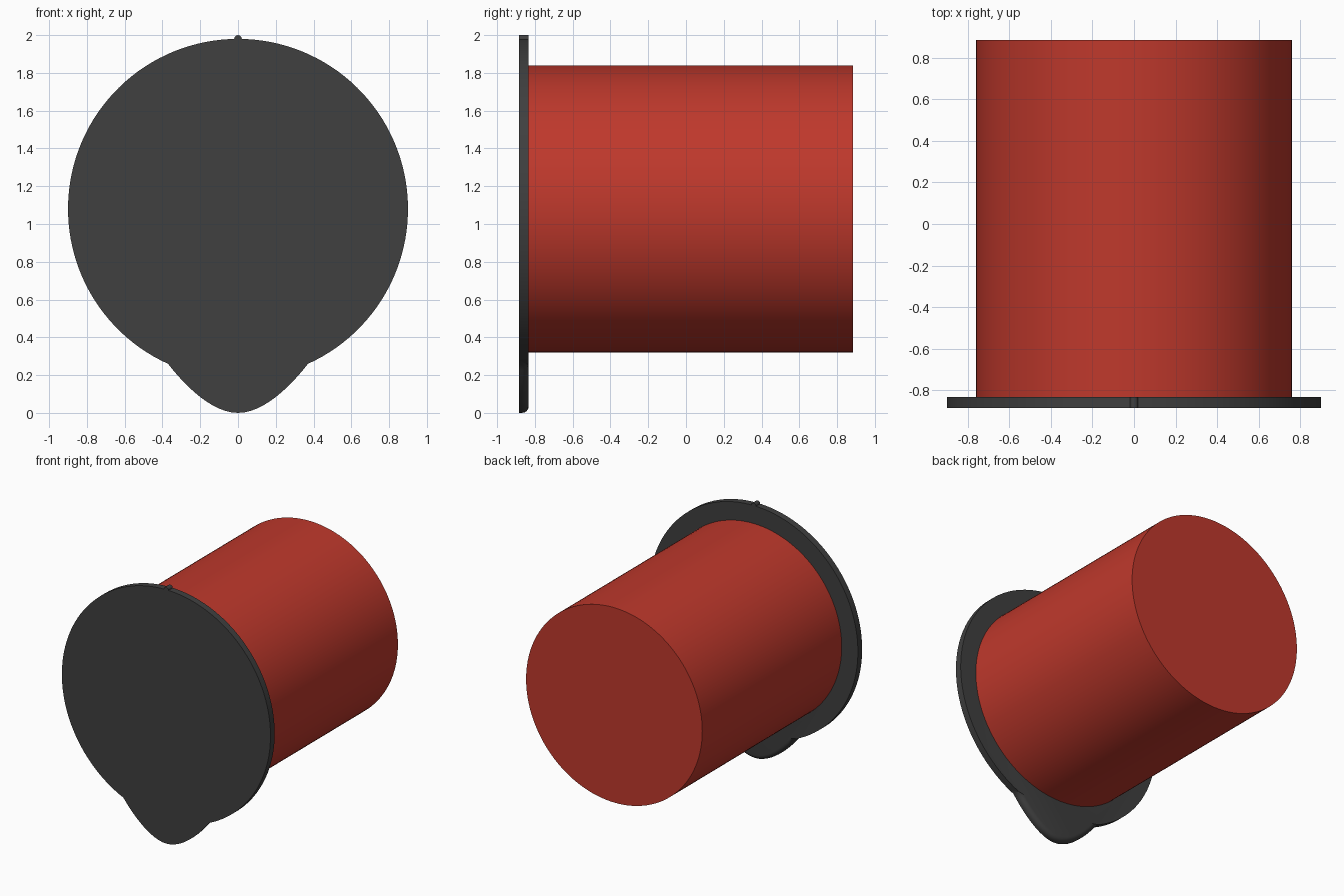
import bpy, bmesh, math

if "Cube" in bpy.data.objects:
    bpy.data.objects.remove(bpy.data.objects["Cube"])

CZ = 1.08                      # shared axis height
FRONT, SEAM, BACK = -0.885, -0.833, 0.885


def material(name, rgb):
    m = bpy.data.materials.new(name)
    m.diffuse_color = (*rgb, 1)
    m.use_nodes = True
    m.node_tree.nodes["Principled BSDF"].inputs["Base Color"].default_value = m.diffuse_color
    return m


def smooth(ob):
    bpy.ops.object.select_all(action='DESELECT')
    ob.select_set(True)
    bpy.context.view_layer.objects.active = ob
    bpy.ops.object.shade_smooth_by_angle(angle=math.radians(35))


def cylinder(name, r, z, y0, y1, sides, mat):
    bpy.ops.mesh.primitive_cylinder_add(vertices=sides, radius=r, depth=y1 - y0,
                                        location=(0, (y0 + y1) / 2, z),
                                        rotation=(math.pi / 2, 0, 0))
    ob = bpy.context.object
    ob.name = name
    ob.data.materials.append(mat)
    smooth(ob)
    return ob


red = material("red", (0.52, 0.04, 0.025))
dark = material("dark_grey", (0.05, 0.05, 0.05))

# main body
cylinder("body", 0.76, CZ, SEAM, BACK, 128, red)

# lid outline: large arc closed by a curved pull tab
R, TX = 0.9, 0.37
TZ = CZ - math.sqrt(R * R - TX * TX)
start = math.atan2(TZ - CZ, TX)
sweep = 2 * math.pi - 2 * (start + math.pi / 2)
outline = [(R * math.cos(start + sweep * i / 112), CZ + R * math.sin(start + sweep * i / 112))
           for i in range(113)]
half = []
for i in range(1, 13):
    t = i / 12
    s = 1 - t
    half.append((-TX * s**3 - 0.27 * 3 * s * s * t - 0.13 * 3 * s * t * t,
                 TZ * s**3 + 0.13 * 3 * s * s * t))
outline += half + [(-x, z) for x, z in reversed(half[:-1])]

# lid plate, with the tab's rear edge rounded
bm = bmesh.new()
face = bm.faces.new([bm.verts.new((x, FRONT, z)) for x, z in outline])
ext = bmesh.ops.extrude_face_region(bm, geom=[face], use_keep_orig=True)
for v in ext["geom"]:
    if isinstance(v, bmesh.types.BMVert):
        v.co.y = SEAM
bmesh.ops.recalc_face_normals(bm, faces=bm.faces)
edges = [e for e in bm.edges
         if all(v.co.y > FRONT + 0.01 and v.co.z < TZ + 0.001 for v in e.verts)]
bmesh.ops.bevel(bm, geom=edges, offset=0.035, segments=4, profile=0.5, affect='EDGES')
mesh = bpy.data.meshes.new("lid")
bm.to_mesh(mesh)
bm.free()
lid = bpy.data.objects.new("lid", mesh)
bpy.context.collection.objects.link(lid)
mesh.materials.append(dark)
smooth(lid)

# small nub on top of the lid
cylinder("lid_nub", 0.02, 1.98, FRONT, SEAM, 16, dark)
